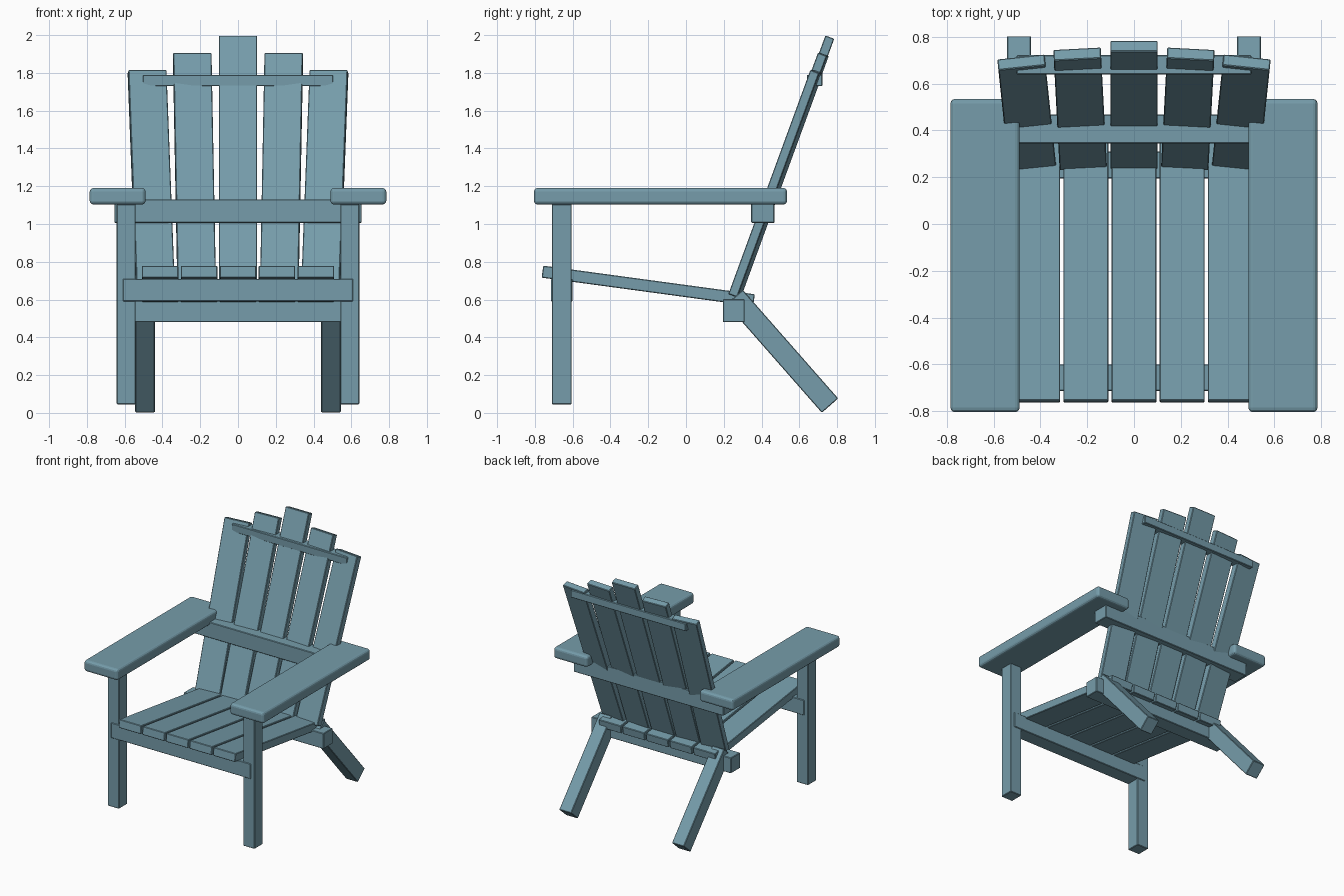
import bpy, bmesh
from math import radians
from mathutils import Matrix, Vector

cube = bpy.data.objects.get("Cube")
if cube:
    bpy.data.objects.remove(cube, do_unlink=True)

paint = bpy.data.materials.new("blue_grey_paint")
colour = (0.18, 0.335, 0.405, 1)
paint.use_nodes = True
paint.diffuse_color = colour
paint.node_tree.nodes["Principled BSDF"].inputs["Base Color"].default_value = colour


def board(name, centre, size, tilt=0, yaw=0, bevel=0.004, segments=1, pivot_z=0):
    """Bevelled plank; tilt is about x, then yaw about z, pivot_z shifts it along its own z."""
    bm = bmesh.new()
    bmesh.ops.create_cube(bm, size=1)
    bmesh.ops.scale(bm, vec=Vector(size), verts=bm.verts)
    bmesh.ops.translate(bm, vec=(0, 0, pivot_z), verts=bm.verts)
    mesh = bpy.data.meshes.new(name)
    bm.to_mesh(mesh)
    bm.free()
    mesh.materials.append(paint)
    obj = bpy.data.objects.new(name, mesh)
    bpy.context.collection.objects.link(obj)
    obj.matrix_world = (Matrix.Translation(centre)
                        @ Matrix.Rotation(radians(yaw), 4, 'Z')
                        @ Matrix.Rotation(radians(tilt), 4, 'X'))
    mod = obj.modifiers.new("soft_edges", 'BEVEL')
    mod.width = bevel
    mod.segments = segments
    return obj


def span(name, x, y, z, **kw):
    """Upright board given by its extents."""
    ends = (x, y, z)
    return board(name, [(a + b) / 2 for a, b in ends], [b - a for a, b in ends], **kw)


# Arms and legs, mirrored left and right
for side, s in (("left", 1), ("right", -1)):
    board(side + "_armrest", (s * 0.637, -0.135, 1.147), (0.296, 1.34, 0.088),
          bevel=0.02, segments=3)
    board(side + "_front_leg", (s * 0.592, -0.658, 0.575), (0.1, 0.104, 1.06))
    board(side + "_back_leg", (s * 0.492, 0.51, 0.326), (0.104, 0.115, 0.765), tilt=41.3)

# Cross rails
span("front_rail", (-0.61, 0.61), (-0.714, -0.6), (0.59, 0.71))
span("rear_rail", (-0.61, 0.61), (0.195, 0.31), (0.48, 0.602))
span("arm_support_rail", (-0.655, 0.655), (0.345, 0.468), (1.006, 1.13))
span("back_top_rail", (-0.503, 0.503), (0.64, 0.722), (1.73, 1.79))

# Seat slats and fanned back slats, tallest in the middle
for i in range(-2, 3):
    board(f"seat_slat_{i + 3}", (i * 0.206, -0.2, 0.672), (0.193, 1.13, 0.064), tilt=-7.7)
    length = 1.458 - 0.097 * abs(i)
    board(f"back_slat_{i + 3}", (i * 0.218, 0.258, 0.621), (0.203, 0.05, length),
          tilt=-20.2, yaw=-3 * i, pivot_z=length / 2)
